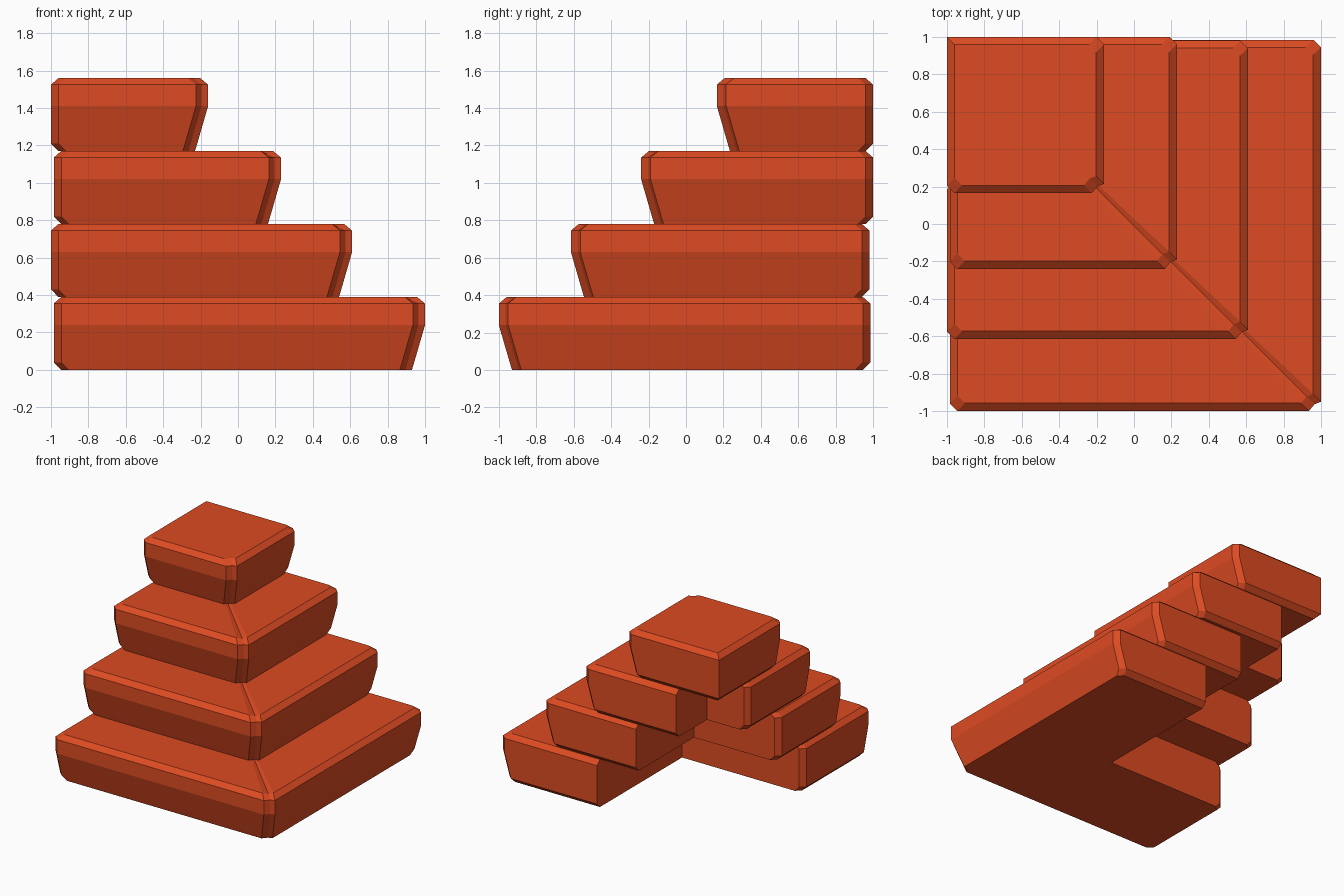
import bpy
import bmesh

cube = bpy.data.objects.get("Cube")
if cube:
    bpy.data.objects.remove(cube, do_unlink=True)

# One painted brick colour for everything
paint = bpy.data.materials.new("brick_orange")
paint.use_nodes = True
colour = (0.72, 0.07, 0.016, 1)
paint.diffuse_color = colour
paint.node_tree.nodes["Principled BSDF"].inputs["Base Color"].default_value = colour

RISE = 0.39
CHAMFER = 0.04
# Section of a step: height, inset of the outer sides, inset of the arm ends
SECTION = [(0, 0.07, 0.04), (0.04, 0.058, 0), (0.24, 0, 0), (0.355, 0, 0), (RISE, 0.042, 0.04)]


def outline(outer, front, left, back, width, inset, end):
    """Plan of a step at one height, counter-clockwise from the left arm."""
    c = CHAMFER
    xi, yi = outer - width, front + width
    o, f, l, b = outer - inset, front + inset, left + end, back - end
    rim = [(l, f + c), (l + c, f),
           (o - 0.065, f), (o - 0.035, f + 0.036), (o, f + 0.05),
           (o, b - c), (o - c, b)]
    if xi <= left + 0.02:                       # solid corner block
        return rim + [(l, b)]
    return rim + [(xi, b), (xi, yi), (l + c, yi), (l, yi - c)]


def make_step(name, base, outer, front, left, back, width):
    bm = bmesh.new()
    rings = []
    for z, inset, end in SECTION:
        plan = outline(outer, front, left, back, width, inset, end)
        rings.append([bm.verts.new((x, y, base + z)) for x, y in plan])
    n = len(rings[0])

    # Sides
    for low, high in zip(rings, rings[1:]):
        for i in range(n):
            j = (i + 1) % n
            bm.faces.new((low[i], low[j], high[j], high[i]))

    # Underside and tread
    bm.faces.new(rings[0][::-1])
    top = rings[-1]
    if n == 8:
        bm.faces.new(top)
    else:
        # Shallow worn crease along the mitre of the two arms
        top[3].co.z -= 0.015
        inner = top[8]
        bm.faces.new((inner, top[9], top[10], top[0], top[1], top[2]))
        bm.faces.new((inner, top[2], top[3]))
        bm.faces.new((inner, top[3], top[4]))
        bm.faces.new((inner, top[4], top[5], top[6], top[7]))

    bmesh.ops.recalc_face_normals(bm, faces=bm.faces)
    mesh = bpy.data.meshes.new(name)
    bm.to_mesh(mesh)
    bm.free()
    mesh.materials.append(paint)
    obj = bpy.data.objects.new(name, mesh)
    bpy.context.collection.objects.link(obj)


# Steps from the ground up: outer x, front y, left end, back end, arm width
STEPS = {
    "bottom_step": (1.0, -1.0, -0.985, 0.985, 0.88),
    "second_step": (0.61, -0.615, -1.0, 0.98, 0.84),
    "third_step": (0.23, -0.24, -0.985, 1.0, 0.84),
    "top_block": (-0.16, 0.165, -1.0, 1.0, 0.84),
}
for level, (name, size) in enumerate(STEPS.items()):
    make_step(name, level * RISE, *size)
